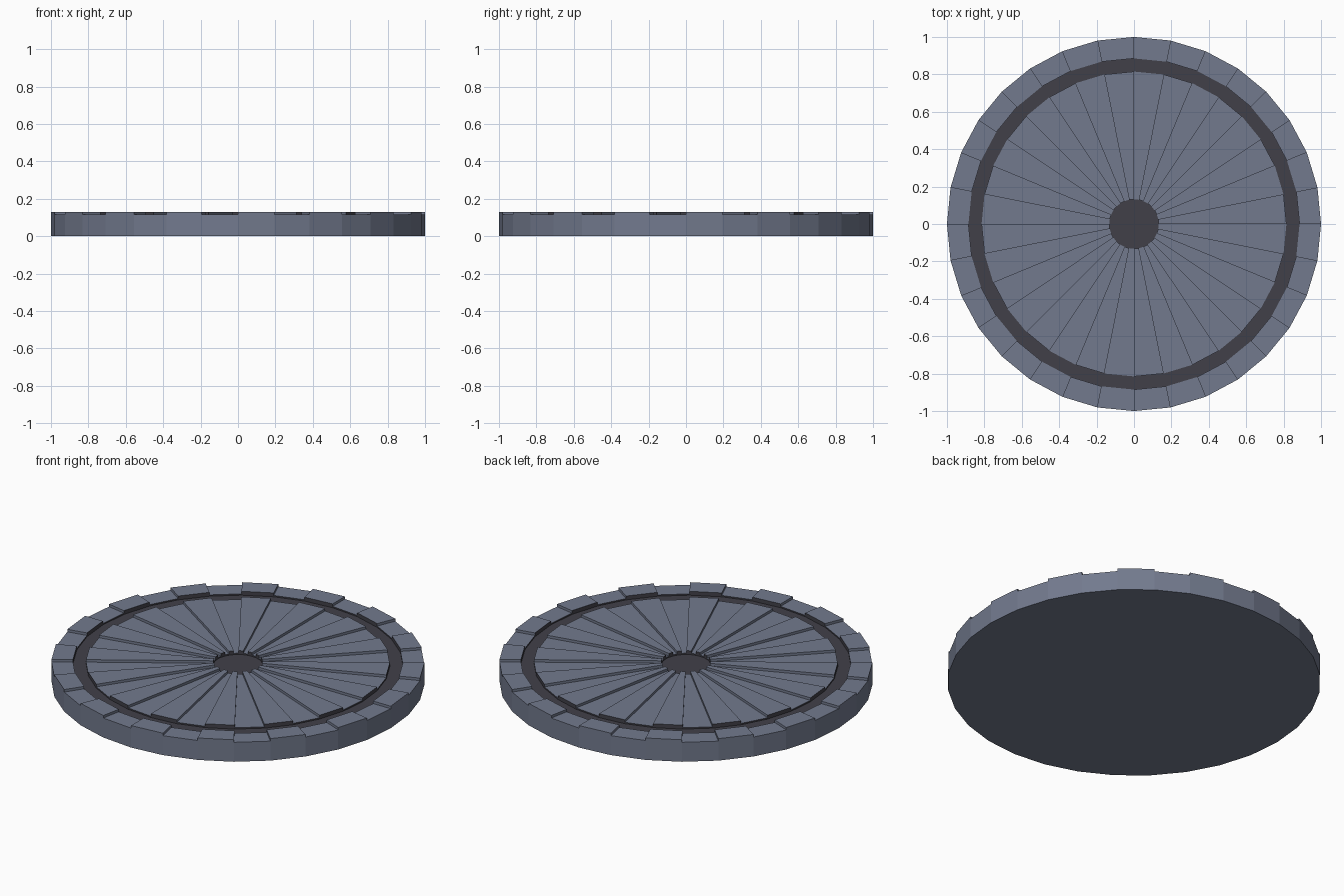
import bpy, bmesh, math

if "Cube" in bpy.data.objects:
    bpy.data.objects.remove(bpy.data.objects["Cube"])

N = 32                                   # sides of the disc, one sector per side
HIGH, LOW, FLOOR = 0.13, 0.115, 0.107    # raised wedges, sunken wedges, groove floor
R_OUT, R_GROOVE, R_PLATE, R_HUB = 1.0, 0.885, 0.815, 0.132


def material(name, rgb):
    m = bpy.data.materials.new(name)
    m.diffuse_color = (*rgb, 1)
    m.use_nodes = True
    m.node_tree.nodes["Principled BSDF"].inputs["Base Color"].default_value = m.diffuse_color
    return m


MATS = [material("slate_blue", (0.17, 0.195, 0.27)),
        material("charcoal", (0.053, 0.051, 0.066))]


def point(bm, r, i, z):
    a = 2 * math.pi * i / N
    return bm.verts.new((r * math.cos(a), r * math.sin(a), z))


def finish(name, bm):
    bmesh.ops.remove_doubles(bm, verts=bm.verts, dist=1e-5)
    me = bpy.data.meshes.new(name)
    bm.to_mesh(me)
    bm.free()
    for m in MATS:
        me.materials.append(m)
    bpy.context.collection.objects.link(bpy.data.objects.new(name, me))


def sector_ring(name, profile, mats, step=None):
    """Sweep profile(z) sector by sector; step = (outer, inner) radii of the side walls."""
    bm = bmesh.new()
    for i in range(N):
        pts = profile(HIGH if i % 2 == 0 else LOW)
        for (r0, z0), (r1, z1), m in zip(pts, pts[1:], mats):
            f = bm.faces.new((point(bm, r0, i, z0), point(bm, r0, i + 1, z0),
                              point(bm, r1, i + 1, z1), point(bm, r1, i, z1)))
            f.material_index = m
        if step:
            ro, ri = step
            quad = [point(bm, r, i, z) for r, z in
                    ((ro, LOW), (ro, HIGH), (ri, HIGH), (ri, LOW))]
            bm.faces.new(quad if i % 2 == 0 else quad[::-1])
    finish(name, bm)


def flat_disc(name, r, z, mat, down=False):
    bm = bmesh.new()
    ring = [point(bm, r, i, z) for i in range(N)]
    bm.faces.new(ring[::-1] if down else ring).material_index = mat
    finish(name, bm)


# outer rim with stepped top
sector_ring("outer_rim",
            lambda z: [(R_OUT, 0), (R_OUT, z), (R_GROOVE, z), (R_GROOVE, FLOOR)],
            (0, 0, 1), (R_OUT, R_GROOVE))
# dark ring groove
sector_ring("ring_groove", lambda z: [(R_GROOVE, FLOOR), (R_PLATE, FLOOR)], (1,))
# wedge plate inside the groove
sector_ring("wedge_plate",
            lambda z: [(R_PLATE, FLOOR), (R_PLATE, z), (R_HUB, z), (R_HUB, FLOOR)],
            (1, 0, 1), (R_PLATE, R_HUB))
# dark centre recess and flat underside
flat_disc("centre_recess", R_HUB, FLOOR, 1)
flat_disc("underside", R_OUT, 0, 0, down=True)
